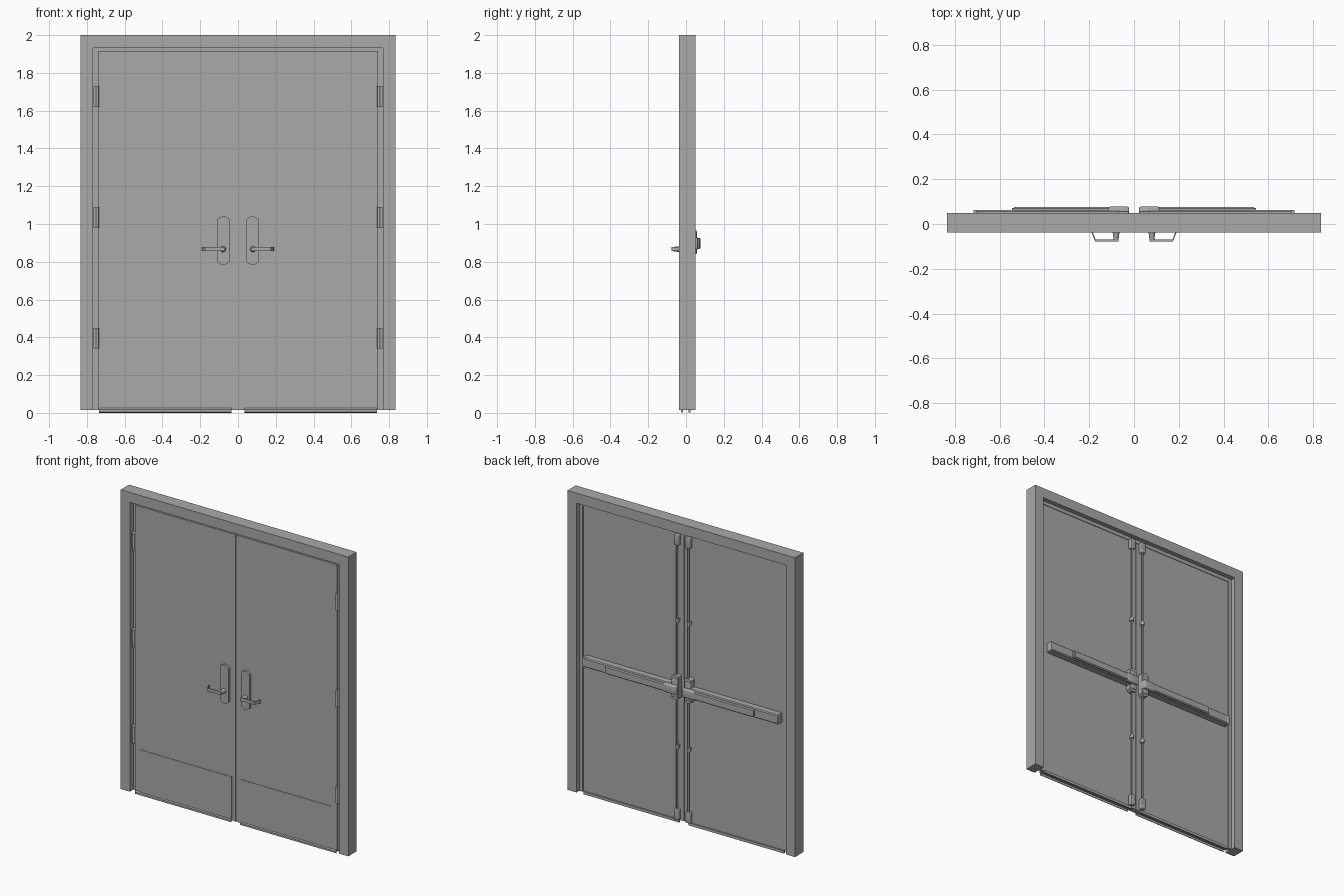
import bpy, bmesh, math
from mathutils import Vector

if "Cube" in bpy.data.objects:
    bpy.data.objects.remove(bpy.data.objects["Cube"])

metal = bpy.data.materials.new("grey_metal")
metal.diffuse_color = (0.40, 0.40, 0.40, 1)
metal.use_nodes = True
metal.node_tree.nodes["Principled BSDF"].inputs["Base Color"].default_value = metal.diffuse_color


def finish(name, bm, smooth=False):
    bmesh.ops.recalc_face_normals(bm, faces=bm.faces)
    me = bpy.data.meshes.new(name)
    bm.to_mesh(me)
    bm.free()
    me.materials.append(metal)
    ob = bpy.data.objects.new(name, me)
    bpy.context.collection.objects.link(ob)
    if smooth:
        bpy.context.view_layer.objects.active = ob
        ob.select_set(True)
        bpy.ops.object.shade_smooth_by_angle(angle=math.radians(35))
        ob.select_set(False)
    return ob


def box(name, x, y, z, bevel=0):
    """Box from (min, max) ranges, either order."""
    bm = bmesh.new()
    bmesh.ops.create_cube(bm, size=1)
    for v in bm.verts:
        v.co = [(a + b) / 2 + c * abs(b - a) for c, (a, b) in zip(v.co, (x, y, z))]
    if bevel:
        bmesh.ops.bevel(bm, geom=bm.edges[:], offset=bevel, segments=3, affect='EDGES', profile=0.5)
    return finish(name, bm, bevel > 0)


def prism(name, points, offset, smooth=False):
    """Extrude a closed outline of 3D points along an offset."""
    bm = bmesh.new()
    face = bm.faces.new([bm.verts.new(p) for p in points])
    top = bmesh.ops.extrude_face_region(bm, geom=[face])["geom"]
    bmesh.ops.translate(bm, vec=offset, verts=[g for g in top if isinstance(g, bmesh.types.BMVert)])
    return finish(name, bm, smooth)


def cylinder(name, a, b, r, r2=None, sides=20):
    a, b = Vector(a), Vector(b)
    bm = bmesh.new()
    bmesh.ops.create_cone(bm, cap_ends=True, segments=sides, radius1=r,
                          radius2=r if r2 is None else r2, depth=(b - a).length)
    rot = (b - a).to_track_quat('Z', 'Y')
    for v in bm.verts:
        v.co = rot @ v.co + (a + b) / 2
    return finish(name, bm, True)


def arch(name, w, top, side, y0, y1):
    """Upside-down U outline with legs of width side, standing at the floor gap."""
    i = w - side
    pts = [(-w, BASE), (-w, top), (w, top), (w, BASE), (i, BASE), (i, top - side), (-i, top - side), (-i, BASE)]
    return prism(name, [(x, y0, z) for x, z in pts], (0, y1 - y0, 0))


def plate_outline(cx, cz, w, h, bulge, y, n=10):
    """Plate with straight sides and bowed top and bottom ends."""
    pts = []
    for s in (1, -1):
        for k in range(n + 1):
            t = 1 - 2 * k / n
            pts.append((cx + s * t * w / 2, y, cz + s * (h / 2 - bulge * abs(t) ** 2.5)))
    return pts


BASE = 0.015
FRONT, BACK = -0.02, 0.016   # door faces

# Frame with a set-back stop around the doors
arch("frame", 0.835, 2.0, 0.067, -0.037, 0.05)
arch("frame_stop", 0.768, 1.933, 0.024, 0.0, 0.02)
box("meeting_seal", (-0.004, 0.004), (FRONT + 0.001, BACK - 0.004), (BASE, 1.915))
box("head_strike", (-0.012, 0.012), (FRONT - 0.003, FRONT), (1.895, 1.903))

for s, side in ((-1, "left"), (1, "right")):
    def X(a, b):
        return (s * a, s * b)

    # Door leaf, kick plate and bottom sweeps
    box(side + "_door", X(0.003, 0.742), (FRONT, BACK), (BASE, 1.917))
    box(side + "_kick_plate", X(0.03, 0.705), (FRONT - 0.003, FRONT), (0.025, 0.305))
    prism(side + "_sweep",
          [(s * 0.035, y, z) for y, z in ((FRONT, 0.026), (FRONT - 0.007, 0.018), (FRONT - 0.007, 0.006),
                                          (FRONT + 0.004, 0.0), (FRONT + 0.004, 0.026))],
          (s * 0.70, 0, 0))
    box(side + "_back_sweep", X(0.035, 0.735), (BACK - 0.004, BACK + 0.008), (0.002, 0.02))

    # Hinge knuckles
    for k, z in enumerate((0.395, 1.035, 1.675)):
        cylinder(f"{side}_hinge_{k}", (s * 0.745, FRONT - 0.008, z - 0.055),
                 (s * 0.745, FRONT - 0.008, z + 0.055), 0.008, sides=14)
        box(f"{side}_hinge_leaf_{k}", X(0.737, 0.765), (FRONT - 0.004, 0.004), (z - 0.055, z + 0.055))

    # Lever trim: plate, hub and lever with a return
    prism(side + "_lever_plate", plate_outline(s * 0.077, 0.912, 0.064, 0.255, 0.016, FRONT),
          (0, -0.014, 0), True)
    cylinder(side + "_lever_hub", (s * 0.08, FRONT - 0.01, 0.867), (s * 0.08, -0.077, 0.867), 0.016, 0.010)
    path = [(0.07, -0.077), (0.174, -0.077), (0.190, -0.037), (0.184, -0.037), (0.171, -0.070), (0.07, -0.070)]
    prism(side + "_lever", [(s * x, y, 0.857) for x, y in path], (0, 0, 0.021))

    # Exit bar: low rail, raised push pad with sloped end, end cap
    def bar(name, x0, x1, y1, z0, z1, c):
        pts = [(BACK, z0), (y1 - c, z0), (y1, z0 + c), (y1, z1 - c), (y1 - c, z1), (BACK, z1)]
        return prism(name, [(s * x0, y, z) for y, z in pts], (s * (x1 - x0), 0, 0))

    bar(side + "_bar_rail", 0.06, 0.705, 0.062, 0.866, 0.928, 0.006)
    bar(side + "_push_pad", 0.10, 0.535, 0.075, 0.871, 0.923, 0.006)
    box(side + "_push_pad_end", X(0.53, 0.545), (0.05, 0.071), (0.873, 0.921), 0.003)
    box(side + "_bar_end_cap", X(0.70, 0.717), (BACK, 0.063), (0.865, 0.929), 0.004)

    # Centre latch case with bowed back plate
    prism(side + "_case_plate", plate_outline(s * 0.047, 0.905, 0.052, 0.165, 0.012, BACK),
          (0, 0.034, 0), True)
    box(side + "_case_body", X(0.022, 0.115), (BACK, 0.077), (0.868, 0.926), 0.008)
    box(side + "_case_cover", X(0.025, 0.07), (BACK, 0.057), (0.84, 0.965), 0.005)

    # Vertical rods, guides and end latches
    cylinder(side + "_rod", (s * 0.042, 0.032, 0.05), (s * 0.042, 0.032, 1.90), 0.006, sides=12)
    for k, z in enumerate((0.51, 1.345)):
        cylinder(f"{side}_rod_guide_{k}", (s * 0.042, 0.032, z - 0.012),
                 (s * 0.042, 0.032, z + 0.012), 0.011, sides=16)
        box(f"{side}_guide_foot_{k}", X(0.033, 0.051), (BACK, 0.032), (z - 0.01, z + 0.01))
    box(side + "_bottom_latch", X(0.025, 0.059), (BACK, 0.046), (0.025, 0.095), 0.005)
    box(side + "_top_latch", X(0.025, 0.059), (BACK, 0.046), (1.845, 1.915), 0.005)
